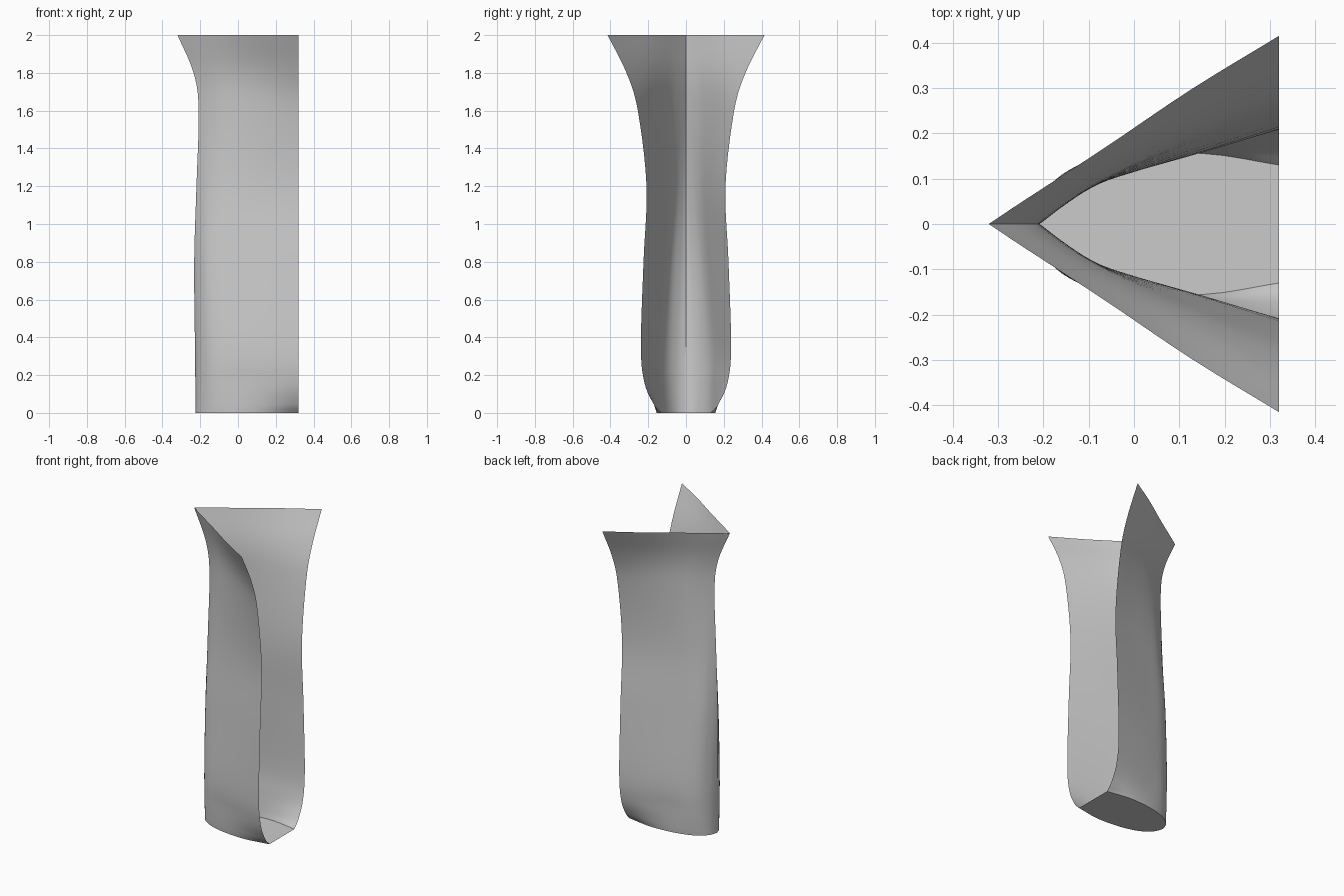
import bpy, bmesh
from mathutils import Vector

if "Cube" in bpy.data.objects:
    bpy.data.objects.remove(bpy.data.objects["Cube"])

END_X = 0.32
# Stations along each waterline, as a fraction from stem to open end
STATIONS = (0, 0.03, 0.1, 0.22, 0.42, 0.7, 1)
# Waterlines: height, stem x, half-widths at the stations after the stem
WATERLINES = (
    (0.00, -0.225, 0.046, 0.086, 0.120, 0.146, 0.155, 0.130),
    (0.05, -0.225, 0.047, 0.090, 0.125, 0.151, 0.170, 0.173),
    (0.16, -0.226, 0.048, 0.095, 0.132, 0.158, 0.190, 0.220),
    (0.35, -0.228, 0.046, 0.097, 0.135, 0.166, 0.202, 0.239),
    (0.80, -0.232, 0.030, 0.076, 0.108, 0.138, 0.180, 0.225),
    (1.20, -0.220, 0.018, 0.050, 0.084, 0.117, 0.160, 0.209),
    (1.60, -0.208, 0.012, 0.040, 0.081, 0.130, 0.190, 0.255),
    (1.80, -0.235, 0.011, 0.038, 0.081, 0.143, 0.225, 0.315),
    (2.00, -0.320, 0.013, 0.043, 0.093, 0.177, 0.298, 0.415),
)


def spline(points, steps):
    """Smooth curve through the points (Catmull-Rom)."""
    p = [2 * points[0] - points[1], *points, 2 * points[-1] - points[-2]]
    out = []
    for i in range(1, len(p) - 2):
        a, b, c, d = p[i - 1:i + 3]
        for s in range(steps):
            t = s / steps
            out.append(0.5 * (2 * b + (c - a) * t + (2 * a - 5 * b + 4 * c - d) * t * t
                              + (3 * b - a - 3 * c + d) * t ** 3))
    return out + [points[-1].copy()]


def make_object(name, bm):
    bmesh.ops.recalc_face_normals(bm, faces=bm.faces[:])
    mesh = bpy.data.meshes.new(name)
    bm.to_mesh(mesh)
    bm.free()
    obj = bpy.data.objects.new(name, mesh)
    bpy.context.collection.objects.link(obj)
    bpy.context.view_layer.objects.active = obj
    obj.select_set(True)
    bpy.ops.object.shade_smooth_by_angle(angle=0.6)
    obj.select_set(False)


# Smooth the sections lengthwise, then upwards
rows = []
for z, stem, *widths in WATERLINES:
    pts = [Vector((stem + u * (END_X - stem), y, z))
           for u, y in zip(STATIONS, (0, *widths))]
    rows.append(spline(pts, 4))
columns = [spline(list(col), 5) for col in zip(*rows)]
half_rows = list(zip(*columns))

# Open, flared shell with both sides joined at the stem
bm = bmesh.new()
grid = []
for row in half_rows:
    left = [Vector((v.x, -v.y, v.z)) for v in reversed(row[1:])]
    grid.append([bm.verts.new(v) for v in left + list(row)])
for lo, hi in zip(grid, grid[1:]):
    for i in range(len(lo) - 1):
        bm.faces.new((lo[i], lo[i + 1], hi[i + 1], hi[i]))

# Flat floor closing the bottom, sharing the lowest waterline
base = grid[0]
n = len(base)
mid = n // 2
bm.faces.new((base[mid - 1], base[mid], base[mid + 1]))
for i in range(mid - 1):
    bm.faces.new((base[i], base[i + 1], base[n - 2 - i], base[n - 1 - i]))
make_object("bow_shell", bm)
